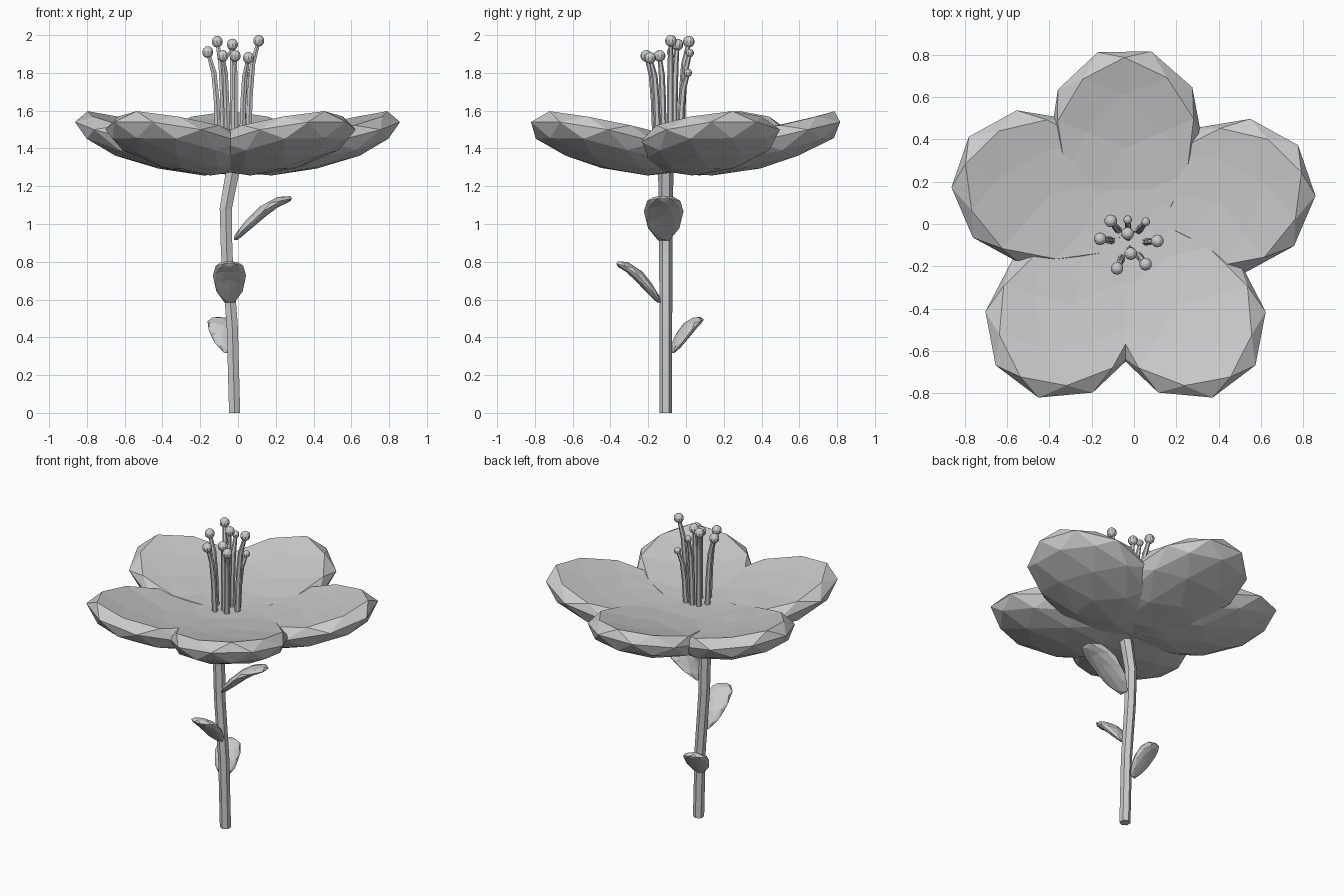
import bpy, bmesh, math
from mathutils import Vector, Matrix

if "Cube" in bpy.data.objects:
    bpy.data.objects.remove(bpy.data.objects["Cube"])

CX, CY = -0.025, -0.09   # stamen cluster axis


def finish(bm, name):
    bmesh.ops.recalc_face_normals(bm, faces=bm.faces[:])
    me = bpy.data.meshes.new(name)
    bm.to_mesh(me)
    bm.free()
    ob = bpy.data.objects.new(name, me)
    bpy.context.collection.objects.link(ob)
    return ob


def tube(bm, path, radii, sides):
    # Sweep a polygon along a mostly vertical path
    pts = [Vector(p) for p in path]
    rings = []
    for i, p in enumerate(pts):
        d = (pts[min(i + 1, len(pts) - 1)] - pts[max(i - 1, 0)]).normalized()
        q = Vector((0, 0, 1)).rotation_difference(d)
        if i == 0 and p.z == 0:
            q.identity()
        ring = []
        for k in range(sides):
            a = math.tau * (k + 0.5) / sides
            ring.append(bm.verts.new(p + q @ Vector((math.cos(a), math.sin(a), 0)) * radii[i]))
        rings.append(ring)
    for a, b in zip(rings, rings[1:]):
        for k in range(sides):
            j = (k + 1) % sides
            bm.faces.new((a[k], a[j], b[j], b[k]))
    bm.faces.new(rings[0][::-1])
    bm.faces.new(rings[-1])


def petal(name, angle, cx, cy):
    # Faceted ellipsoid: tilted rounded underside, nearly level top that rises to the rim
    bm = bmesh.new()
    bmesh.ops.create_icosphere(bm, subdivisions=2, radius=1)
    tilt = math.radians(13)
    rot = Matrix.Rotation(angle, 3, 'Z')
    for v in bm.verts:
        u, s, w = v.co
        low = min(w, 0) * 0.145
        r = 0.415 + 0.49 * u * math.cos(tilt) - low * math.sin(tilt)
        side = 0.365 * s * (1 + 0.13 * u)
        z = 1.435 + 0.49 * u * math.sin(tilt) + low * math.cos(tilt)
        if w > 0.1:
            z = 1.45 + 0.16 * (r * r + 0.5 * side * side) / 0.77
        v.co = rot @ Vector((r, side, 0)) + Vector((cx, cy, z))
    finish(bm, name)


def leaf(name, base, angle, length, height, width):
    # Faceted blade that rises steeply and levels off at the tip
    bm = bmesh.new()
    bmesh.ops.create_icosphere(bm, subdivisions=2, radius=1)
    rot = Matrix.Rotation(angle, 3, 'Z')
    for v in bm.verts:
        u, s, w = v.co
        t = (u + 1) / 2
        rise = math.sin(t * math.pi / 2)
        slope = height * math.pi / 2 * math.cos(t * math.pi / 2)
        n = Vector((-slope, 0, length)).normalized()
        p = Vector((length * t, width * s * (1 + 0.04 * u), height * rise)) + n * 0.03 * w
        v.co = Vector(base) + rot @ p
    finish(bm, name)


# Stem
bm = bmesh.new()
tube(bm, [(-0.018, -0.107, 0), (-0.03, -0.107, 0.45), (-0.06, -0.107, 0.85),
          (-0.065, -0.107, 1.08), (-0.028, -0.107, 1.28), (-0.02, -0.107, 1.4)],
     [0.034, 0.034, 0.035, 0.037, 0.041, 0.041], 6)
finish(bm, "stem")

# Petals, each set slightly off the ideal ring
for i, (a, x, y) in enumerate([(91, -0.03, -0.055), (161, 0.0, 0.01), (233, -0.03, -0.05),
                               (307, -0.05, -0.05), (19, -0.005, -0.03)]):
    petal(f"petal_{i + 1}", math.radians(a), x, y)

# Leaves
leaf("upper_leaf", (-0.03, -0.118, 0.905), 0, 0.325, 0.23, 0.105)
leaf("middle_leaf", (-0.045, -0.13, 0.575), -math.pi / 2, 0.245, 0.215, 0.088)
leaf("lower_leaf", (-0.05, -0.08, 0.31), math.radians(110), 0.18, 0.185, 0.08)

# Stamens: filament curving out to a round tip
tips = [(-0.16, -0.07, 1.91), (-0.11, 0.015, 1.965), (0.11, -0.08, 1.97),
        (-0.08, -0.21, 1.89), (0.055, -0.19, 1.88), (-0.015, -0.14, 1.89),
        (-0.03, -0.045, 1.95), (-0.03, 0.02, 1.905), (0.055, 0.01, 1.80)]
for i, tip in enumerate(tips):
    bm = bmesh.new()
    path = []
    for z, f in ((0, 0.58), (0.5, 0.66), (0.78, 0.76), (1, 1)):
        path.append((CX + (tip[0] - CX) * f, CY + (tip[1] - CY) * f, 1.42 + (tip[2] - 1.42) * z))
    tube(bm, path, [0.018, 0.017, 0.016, 0.011], 6)
    bmesh.ops.create_uvsphere(bm, u_segments=10, v_segments=7, radius=0.031 if i < 7 else 0.022,
                              matrix=Matrix.Translation(tip))
    finish(bm, f"stamen_{i + 1}")
